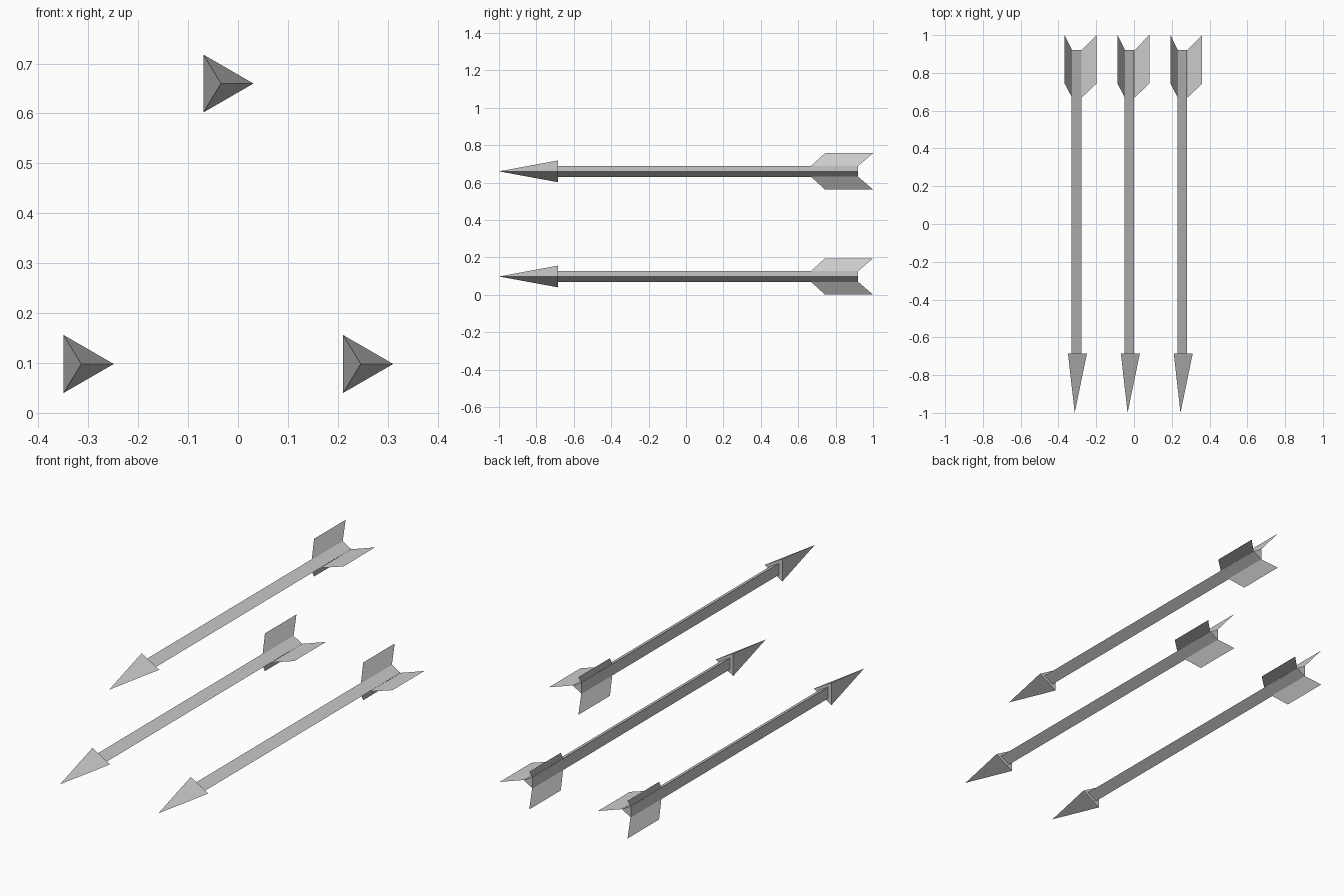
import bpy
from math import cos, sin, tau

if "Cube" in bpy.data.objects:
    bpy.data.objects.remove(bpy.data.objects["Cube"])

ANGLES = [i * tau / 3 for i in range(3)]


def ring(radius, y, dx=0.0):
    # three points around the arrow axis, one pointing to +x
    return [(dx + radius * cos(a), y, radius * sin(a)) for a in ANGLES]


def make_mesh(name, verts, faces):
    mesh = bpy.data.meshes.new(name)
    mesh.from_pydata(verts, [], faces)
    mesh.update()
    return mesh


# triangular shaft
shaft = make_mesh("shaft", ring(0.034, -0.685, -0.002) + ring(0.034, 0.92, -0.002),
                  [(0, 1, 2), (5, 4, 3)] +
                  [(i, i + 3, (i + 1) % 3 + 3, (i + 1) % 3) for i in range(3)])

# three-sided pointed head
head = make_mesh("head", ring(0.067, -0.685, -0.005) + [(-0.003, -1.0, 0)],
                 [(2, 1, 0)] + [(i, (i + 1) % 3, 3) for i in range(3)])

# three thin swept fins growing from the shaft edges
profile = [(0.033, 0.668), (0.112, 0.743), (0.112, 1.0), (0.033, 0.92)]
fins = make_mesh("fins",
                 [(r * cos(a), y, r * sin(a)) for a in ANGLES for r, y in profile],
                 [tuple(range(4 * i, 4 * i + 4)) for i in range(3)])

# three parallel arrows: two low, one high in the middle
for place, x, z in (("left", -0.311, 0.098), ("right", 0.249, 0.098),
                    ("top", -0.031, 0.66)):
    for part in (shaft, head, fins):
        obj = bpy.data.objects.new(f"{place}_arrow_{part.name}", part)
        obj.location = (x, 0, z)
        bpy.context.collection.objects.link(obj)
